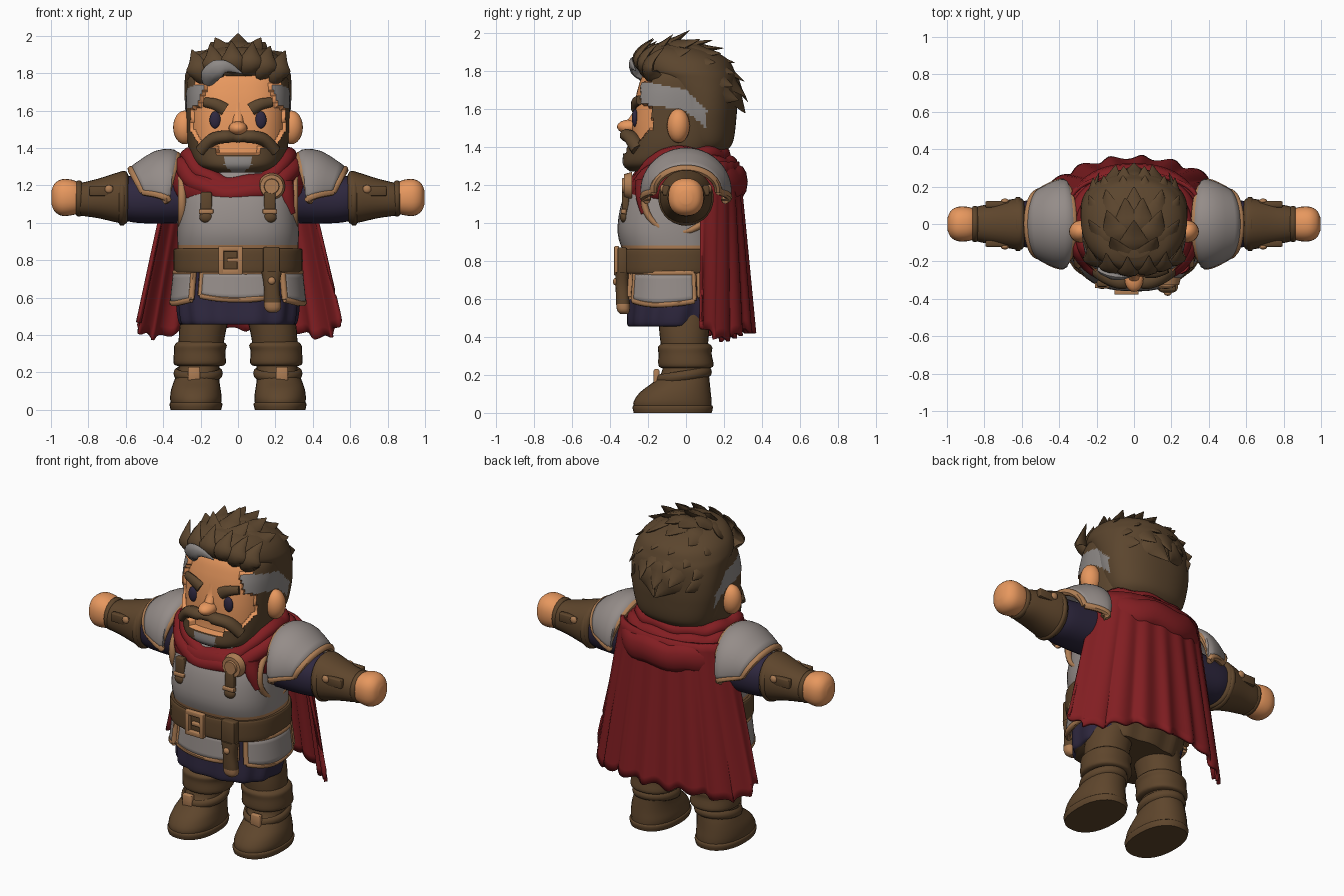
import bpy, bmesh, math
from mathutils import Vector, Matrix

if "Cube" in bpy.data.objects:
    bpy.data.objects.remove(bpy.data.objects["Cube"])

def mat(name, r, g, b):
    m = bpy.data.materials.new(name)
    m.diffuse_color = (r, g, b, 1)
    m.use_nodes = True
    m.node_tree.nodes["Principled BSDF"].inputs["Base Color"].default_value = m.diffuse_color
    return m

SKIN = mat("skin", .82, .32, .115)
BROWN = mat("leather_brown", .112, .060, .025)
HAIR = mat("hair_brown", .105, .060, .027)
STEEL = mat("steel_grey", .30, .265, .25)
GOLD = mat("tan_trim", .43, .21, .09)
RED = mat("cloth_red", .225, .013, .016)
NAVY = mat("cloth_navy", .028, .021, .05)
SILVER = mat("grey_hair", .27, .25, .24)

def sg(v, e):
    return math.copysign(abs(v) ** e, v)

def finish(name, bm, mats, angle=45):
    bmesh.ops.recalc_face_normals(bm, faces=bm.faces[:])
    me = bpy.data.meshes.new(name)
    bm.to_mesh(me)
    bm.free()
    for m in mats:
        me.materials.append(m)
    me.shade_smooth()
    me.set_sharp_from_angle(angle=math.radians(angle))
    o = bpy.data.objects.new(name, me)
    bpy.context.scene.collection.objects.link(o)
    return o

def spline(keys, steps):
    out, n = [], len(keys)
    for i in range(n - 1):
        p = [keys[max(0, min(n - 1, i + k))] for k in (-1, 0, 1, 2)]
        for j in range(steps):
            t = j / steps
            out.append([.5 * (2 * b + (c - a) * t + (2 * a - 5 * b + 4 * c - d) * t * t
                        + (3 * b - a - 3 * c + d) * t ** 3) for a, b, c, d in zip(*p)])
    return out + [list(keys[-1])]

def skin_rings(bm, rings, closed=False):
    vs = [[bm.verts.new(p) for p in r] for r in rings]
    n = len(vs[0])
    for a, b in list(zip(vs, vs[1:])) + ([(vs[-1], vs[0])] if closed else []):
        for k in range(n):
            bm.faces.new((a[k], a[(k + 1) % n], b[(k + 1) % n], b[k]))
    if not closed:
        bm.faces.new(vs[0])
        bm.faces.new(vs[-1])

def loft(name, keys, mats, axis='z', n=28, steps=4, p=2.4, wave=0, rule=None, push=None):
    """keys: position on axis, two centre values, two radii"""
    rings = []
    for t, c0, c1, r0, r1 in spline(keys, steps):
        ring = []
        for k in range(n):
            a = 2 * math.pi * k / n
            w = 1 + wave * math.sin(13 * a)
            u, v = c0 + r0 * w * sg(math.cos(a), 2 / p), c1 + r1 * w * sg(math.sin(a), 2 / p)
            ring.append((u, v, t) if axis == 'z' else (t, u, v))
        rings.append(ring)
    bm = bmesh.new()
    skin_rings(bm, rings)
    if rule:
        for f in bm.faces:
            f.material_index = rule(f.calc_center_median())
    if push:
        for v in {v for f in bm.faces if f.material_index for v in f.verts}:
            v.co += push(v.co)
    return finish(name, bm, mats)

def sweep(name, pts, m, w, h, ref=(0, 0, 1), taper=lambda t: 1, closed=False, n=10, steps=4):
    pts = [Vector(p) for p in (pts if closed else spline(pts, steps))]
    N, rings, ref = len(pts), [], Vector(ref)
    for i, p in enumerate(pts):
        a, b = (pts[i - 1], pts[(i + 1) % N]) if closed else (pts[max(0, i - 1)], pts[min(N - 1, i + 1)])
        T = (b - a).normalized()
        S = T.cross(ref).normalized()
        U = S.cross(T)
        s = taper(i / (N - 1))
        rings.append([p + s * (S * w * math.cos(k * 2 * math.pi / n) + U * h * math.sin(k * 2 * math.pi / n))
                      for k in range(n)])
    bm = bmesh.new()
    skin_rings(bm, rings, closed)
    return finish(name, bm, [m])

def panel(name, f, nu, nv, mats, thick=.025, rim=0):
    """curved plate; rim gives the radius of a raised trim along its four edges"""
    bm = bmesh.new()
    g = [[bm.verts.new(f(i / nu, j / nv)) for j in range(nv + 1)] for i in range(nu + 1)]
    for i in range(nu):
        for j in range(nv):
            bm.faces.new((g[i][j], g[i + 1][j], g[i + 1][j + 1], g[i][j + 1]))
    o = finish(name, bm, mats)
    s = o.modifiers.new("thickness", 'SOLIDIFY')
    s.thickness, s.offset = thick, 0
    if rim:
        for e in (0, 1):
            sweep(name + "_trim", [f(i / nu, e) for i in range(nu + 1)], GOLD, rim, rim, (.9, .1, .42), n=8, steps=1)
            sweep(name + "_trim", [f(e, j / nv) for j in range(nv + 1)], GOLD, rim, rim, (.1, 1, .1), n=8, steps=1)
    return o

def ball(name, loc, size, m):
    bm = bmesh.new()
    bmesh.ops.create_uvsphere(bm, u_segments=20, v_segments=12, radius=1,
                              matrix=Matrix.Translation(loc) @ Matrix.Diagonal((*size, 1)))
    return finish(name, bm, [m])

def box(name, loc, size, m, bevel=.008):
    bm = bmesh.new()
    bmesh.ops.create_cube(bm, size=1, matrix=Matrix.Translation(loc) @ Matrix.Diagonal((*size, 1)))
    bmesh.ops.bevel(bm, geom=bm.edges[:], offset=bevel, segments=2, affect='EDGES', profile=.5)
    return finish(name, bm, [m])

def disc(name, loc, r, d, m):
    bm = bmesh.new()
    bmesh.ops.create_cone(bm, cap_ends=True, segments=20, radius1=r, radius2=r * .85, depth=d,
                          matrix=Matrix.Translation(loc) @ Matrix.Rotation(math.pi / 2, 4, 'X'))
    return finish(name, bm, [m])

# Head with raised beard, grey chin and grey temples
def temple(c):
    if abs(c.x) < .17 or not -.215 < c.y < .11:
        return False
    k = .2 * c.y if c.y < 0 else c.y
    return 1.59 - .85 * k < c.z < 1.70 - k

def beard(c):
    x = abs(c.x)
    if temple(c):
        return 2
    if c.y > -.165 and (c.y > 0 or x > .2):
        return 1
    if c.y > -.05 or c.z > 1.363 + (.04 if x > .115 else 0) + max(0, x - .185) * 1.6:
        return 0
    return 2 if x < .07 - max(0, 1.31 - c.z) and c.z < 1.358 and c.y < -.2 else 1

loft("head", [(1.27, 0, -.15, .13, .11), (1.31, 0, -.10, .21, .19), (1.40, 0, -.05, .25, .235),
              (1.55, 0, -.04, .26, .24), (1.70, 0, -.03, .26, .225), (1.80, 0, -.01, .24, .20),
              (1.88, 0, .02, .15, .12)], [SKIN, HAIR, SILVER], n=120, steps=12, p=2.6, rule=beard,
     push=lambda c: Vector((c.x * .06, min(0, c.y + .12) * .25, 0)))
# Hair cap, highest above the brow
loft("hair", [(1.36, 0, .09, .18, .10), (1.42, 0, .095, .24, .15), (1.55, 0, .09, .275, .175),
              (1.66, 0, .08, .285, .19), (1.75, 0, .045, .285, .225), (1.80, 0, .01, .28, .245),
              (1.86, 0, -.015, .25, .235), (1.91, 0, -.05, .19, .18), (1.94, 0, -.08, .1, .10)],
     [HAIR, SILVER], n=96, steps=8, p=2.2, rule=lambda c: int(temple(c)))
# Hair tufts flowing back over the cap
for elev, count in ((4, 9), (26, 11), (46, 10), (64, 7), (82, 3)):
    for k in range(count):
        a, e = 2 * math.pi * (k + (elev // 2 % 2) * .5) / count, math.radians(elev)
        d = Vector((math.cos(e) * math.sin(a), -math.cos(e) * math.cos(a), math.sin(e)))
        base = Vector((0, .0, 1.68)) + Vector((d.x * .27, d.y * .255, d.z * (.24 - .05 * d.y)))
        if elev < 40 and base.y < .03:
            continue
        flow = Vector((d.x * .3, 1, -.2))
        t = (flow - d * flow.dot(d)).normalized()
        sweep("hair_tuft", [base - t * .09 - d * .01, base + d * .012, base + t * .08 + d * .018,
                            base + t * .16 + d * .03], HAIR, .08, .026, d,
              lambda s: max(.04, min(1, .5 + s * 1.6, (1 - s) * 1.8)), n=8, steps=3)
# Front quiff locks and grey forelock
for x, z in ((-.215, 1.78), (-.13, 1.81), (-.03, 1.825), (.07, 1.82), (.15, 1.80), (.22, 1.775)):
    y = -.245 + 1.2 * x * x
    sweep("quiff_lock", [(x * .95, y + .05, z - .03), (x, y - .01, z + .02), (x * 1.06, y + .005, z + .085),
                         (x * 1.15, y + .07, z + .145)],
          HAIR, .06, .025, (x * 2, -1, .3), lambda s: max(.05, min(1, .6 + s * 2, (1 - s) * 2)), n=8)
sweep("grey_forelock", [(-.165, -.215, 1.74), (-.14, -.26, 1.80), (-.07, -.285, 1.835), (.02, -.265, 1.80)],
      SILVER, .05, .022, (0, -1, 0), lambda s: max(.08, min(1, .5 + s * 2, (1 - s) * 2)))
# Face
ball("nose", (0, -.295, 1.505), (.05, .068, .038), SKIN)
sweep("nose_bridge", [(0, -.245, 1.64), (0, -.26, 1.57), (0, -.30, 1.51)], SKIN, .03, .025, (0, -1, 0))
for s in (-1, 1):
    ball("eye", (s * .122, -.268, 1.55), (.03, .017, .046), NAVY)
    ball("ear", (s * .285, -.04, 1.51), (.062, .06, .09), SKIN)
    sweep("eyebrow", [(s * .07, -.265, 1.605), (s * .12, -.265, 1.633), (s * .18, -.245, 1.645)],
          HAIR, .036, .026, (0, -1, 0), lambda t: 1 - .3 * t)
    sweep("moustache", [(0, -.30, 1.455), (s * .07, -.31, 1.46), (s * .14, -.285, 1.443),
                        (s * .195, -.25, 1.385)], HAIR, .034, .04, (0, -1, 0), lambda t: .75 if t < .2 else 1)

# Torso
loft("breastplate", [(.83, 0, -.06, .32, .265), (.95, 0, -.08, .325, .28), (1.1, 0, -.07, .315, .27),
                     (1.22, 0, -.04, .30, .24), (1.33, 0, 0, .26, .2), (1.38, 0, 0, .15, .12)],
     [STEEL, GOLD], n=48, p=2.5, rule=lambda c: int(c.z < .885))
loft("tunic_skirt", [(.455, 0, -.075, .30, .225), (.48, 0, -.075, .315, .235), (.6, 0, -.055, .325, .25),
                     (.76, 0, -.06, .30, .25)], [NAVY, BROWN], n=78, wave=.025,
     rule=lambda c: int(c.z < .456 or c.y > .1))
loft("belt", [(.735, 0, -.07, .335, .28), (.745, 0, -.07, .345, .29), (.85, 0, -.07, .345, .29),
              (.86, 0, -.07, .335, .28)], [BROWN], n=40)
def tasset(a0, a1, low):
    def f(u, v):
        a = math.radians(a0 + (a1 - a0) * u)
        r = 1 + .05 * v
        return (.335 * r * sg(math.sin(a), .85), -.06 - .262 * r * sg(math.cos(a), .85),
                .735 - v * (.735 - low + .02 * math.sin(u * math.pi)))
    panel("tasset", f, 14, 5, [STEEL], .025, .017)
for a0, a1, low in ((-31, 31, .61), (42, 108, .59), (-108, -42, .59), (116, 244, .605)):
    tasset(a0, a1, low)
# Buckle, pouch and chest straps
for dx, dz, w, h in ((-.05, 0, .03, .15), (.05, 0, .03, .15), (0, .062, .125, .03), (0, -.062, .125, .03),
                     (.02, 0, .08, .022)):
    box("buckle_bar", (-.04 + dx, -.365, .80 + dz), (w, .026, h), GOLD, .005)
box("pouch_loop", (.18, -.335, .79), (.09, .05, .16), BROWN)
loft("belt_pouch", [(.52, .185, -.325, .02, .02), (.55, .185, -.33, .045, .035), (.66, .18, -.335, .042, .035),
                    (.74, .18, -.335, .055, .035)], [BROWN, GOLD], rule=lambda c: int(c.z < .565))
ball("pouch_stud", (.18, -.37, .69), (.02, .014, .02), GOLD)
for s in (-1, 1):
    box("chest_strap", (s * .17, -.318, 1.095), (.06, .035, .14), BROWN)
    box("strap_buckle", (s * .17, -.328, 1.06), (.078, .03, .025), GOLD, .006)
    ball("strap_end", (s * .17, -.325, 1.03), (.037, .022, .03), BROWN)

# Cape and scarf
def cape(u, v):
    a = (u * 2 - 1) * math.pi / 2
    co, hem = max(0, math.cos(a)), abs(u * 2 - 1)
    low = .43 - .05 * max(0, 1 - abs(hem - .62) / .3) + .05 * max(0, hem - .8) * 5
    return ((.35 + .19 * v) * math.sin(a) + .012 * v * math.cos(a * 17),
            .07 + (.2 + .08 * v) * co ** (.8 + .5 * v) + .011 * v ** .6 * math.sin(a * 21),
            1.32 - v * (1.32 - low + .012 * math.sin(a * 23)))
panel("cape", cape, 120, 20, [RED], .02)
for nm, rx, yf, yb, zf, zb, w, h in (("scarf_inner", .26, -.25, .18, 1.205, 1.355, .055, .045),
                                     ("scarf_outer", .305, -.28, .225, 1.155, 1.30, .05, .05),
                                     ("hood_drape", .32, -.27, .275, 1.16, 1.215, .05, .085)):
    ring = []
    for k in range(64):
        a = 2 * math.pi * k / 64
        ring.append((rx * sg(math.sin(a), .85), (yf + yb) / 2 - (yb - yf) / 2 * sg(math.cos(a), .85),
                     zf + (zb - zf) * min(1, 1.5 * (1 - math.cos(a))) + .008 * math.sin(a * 9)))
    sweep(nm, ring, RED, w, h, closed=True, n=12)
sweep("scarf_tail", [(.25, -.23, 1.22), (.265, -.235, 1.14), (.285, -.215, 1.05)], RED, .05, .035, (.5, -1, 0),
      lambda t: 1 - .4 * t)
disc("cape_clasp", (.18, -.305, 1.195), .072, .04, GOLD)
disc("clasp_face", (.18, -.322, 1.195), .045, .03, GOLD)

# Arms, pauldrons and legs, mirrored
def pauldron(s):
    prof = spline([(.325, .195, .21), (.36, .215, .225), (.45, .20, .215), (.57, .12, .17)], 8)
    def f(u, v):
        a = math.radians((-104 + 208 * u) * (1 - .14 * v))
        x, rz, ry = prof[round(v * 24)]
        return (s * (x + (.055 - .12 * v) * (1 - math.cos(a))), ry * math.sin(a), 1.165 + rz * math.cos(a))
    panel("pauldron", f, 26, 8, [STEEL], .03, .021)

for s in (-1, 1):
    pauldron(s)
    sweep("armhole_trim", [(s * .30, -.04 + .18 * math.sin(k * math.pi / 16),
                            1.12 + .17 * math.cos(k * math.pi / 16)) for k in range(32)],
          GOLD, .018, .022, (1, 0, 0), closed=True)
    loft("sleeve", [(s * .27, 0, 1.14, .14, .14), (s * .42, 0, 1.13, .135, .135), (s * .54, 0, 1.125, .13, .125),
                    (s * .60, 0, 1.13, .12, .12)], [NAVY], 'x', p=2.2)
    loft("bracer", [(s * .585, 0, 1.135, .115, .115), (s * .60, 0, 1.135, .135, .14), (s * .64, 0, 1.135, .135, .135),
                    (s * .75, 0, 1.13, .112, .105), (s * .85, 0, 1.125, .09, .085), (s * .87, 0, 1.125, .07, .07)],
         [BROWN], 'x', p=2.2)
    for x, r in ((.62, .135), (.85, .086)):
        sweep("bracer_rim", [(s * x, r * math.sin(k * math.pi / 14), 1.13 + r * math.cos(k * math.pi / 14))
                             for k in range(28)], BROWN, .011, .016, (1, 0, 0), closed=True, n=8)
    for side in (-1, 1):
        box("bracer_strap", (s * .73, side * .105, 1.17), (.13, .035, .055), BROWN)
        ball("bracer_stud", (s * .69, side * .122, 1.18), (.022, .014, .022), GOLD)
    loft("hand", [(s * .83, 0, 1.13, .07, .07), (s * .88, 0, 1.135, .09, .093), (s * .94, 0, 1.135, .092, .098),
                  (s * .98, 0, 1.135, .07, .075), (s * .998, 0, 1.135, .03, .035)], [SKIN], 'x', p=2.3)
    # Leg, cuff and boot
    loft("trouser_leg", [(.28, s * .20, -.005, .115, .115), (.42, s * .19, -.01, .125, .13),
                         (.60, s * .15, -.01, .135, .14)], [BROWN], p=2.2)
    loft("boot_cuff", [(.235, s * .205, 0, .12, .125), (.25, s * .205, 0, .14, .145), (.31, s * .205, -.005, .137, .14),
                       (.345, s * .20, -.005, .14, .143), (.365, s * .20, -.005, .12, .125)], [BROWN], p=2.2)
    loft("boot", [(.02, s * .225, -.07, .13, .205), (.06, s * .225, -.07, .138, .205), (.11, s * .225, -.055, .132, .185),
                  (.16, s * .22, -.025, .12, .15), (.21, s * .21, -.005, .11, .125), (.28, s * .205, 0, .11, .115)],
         [BROWN], p=2.2)
    loft("boot_sole", [(0, s * .225, -.07, .135, .205), (.03, s * .225, -.07, .142, .212), (.04, s * .225, -.07, .135, .205)],
         [BROWN], p=2.3, steps=2)
    sweep("boot_strap", [(s * .213 + .116 * math.sin(k * math.pi / 14), -.015 - .135 * math.cos(k * math.pi / 14),
                          .195 - .02 * math.cos(k * math.pi / 14)) for k in range(28)],
          BROWN, .016, .026, closed=True, n=8)
    box("boot_buckle", (s * .235, -.155, .19), (.065, .03, .08), GOLD)
